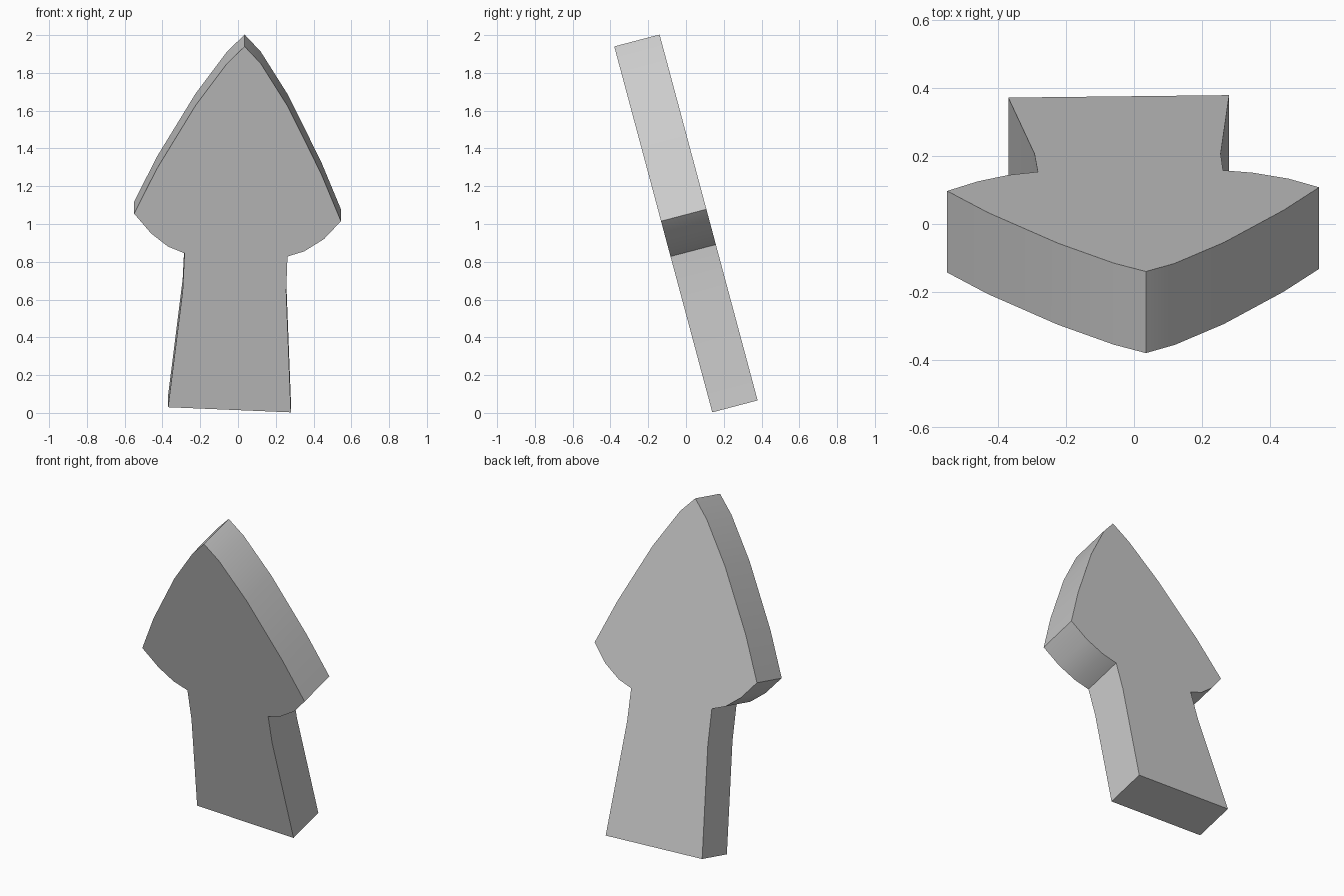
import bpy, bmesh
from mathutils import Vector

if "Cube" in bpy.data.objects:
    bpy.data.objects.remove(bpy.data.objects["Cube"])

# Front outline of the leaning arrow slab (x, z), starting at the tip
OUTLINE = [
    (0.035, 1.94), (-0.06, 1.847), (-0.225, 1.627), (-0.43, 1.292), (-0.55, 1.055),  # left blade
    (-0.46, 0.95), (-0.37, 0.88), (-0.283, 0.845),                                   # left barb
    (-0.293, 0.645), (-0.37, 0.03),                                                  # left of stem
    (0.28, 0.003), (0.255, 0.645), (0.262, 0.828),                                   # right of stem
    (0.35, 0.855), (0.455, 0.92), (0.545, 1.015),                                    # right barb
    (0.44, 1.267), (0.265, 1.62), (0.12, 1.85),                                      # right blade
]
LEAN = 0.268                         # forward shift per unit of height
DEPTH = Vector((0, 0.24, 0.063))     # slab thickness, square to its face

grey = bpy.data.materials.new("grey")
grey.diffuse_color = (0.6, 0.6, 0.6, 1)
grey.use_nodes = True
grey.node_tree.nodes["Principled BSDF"].inputs["Base Color"].default_value = grey.diffuse_color

# Arrow slab: front face extruded backwards
bm = bmesh.new()
front = bm.faces.new([bm.verts.new((x, 0.14 - LEAN * z, z)) for x, z in OUTLINE])
back = bmesh.ops.extrude_face_region(bm, geom=[front], use_keep_orig=True)
bmesh.ops.translate(bm, vec=DEPTH,
                    verts=[v for v in back["geom"] if isinstance(v, bmesh.types.BMVert)])
bmesh.ops.recalc_face_normals(bm, faces=bm.faces)
mesh = bpy.data.meshes.new("arrow_slab")
bm.to_mesh(mesh)
bm.free()
mesh.materials.append(grey)
arrow = bpy.data.objects.new("arrow_slab", mesh)
bpy.context.collection.objects.link(arrow)

# Smooth the curved rims, keep the corners sharp
bpy.context.view_layer.objects.active = arrow
arrow.select_set(True)
bpy.ops.object.shade_smooth_by_angle(angle=0.5)
